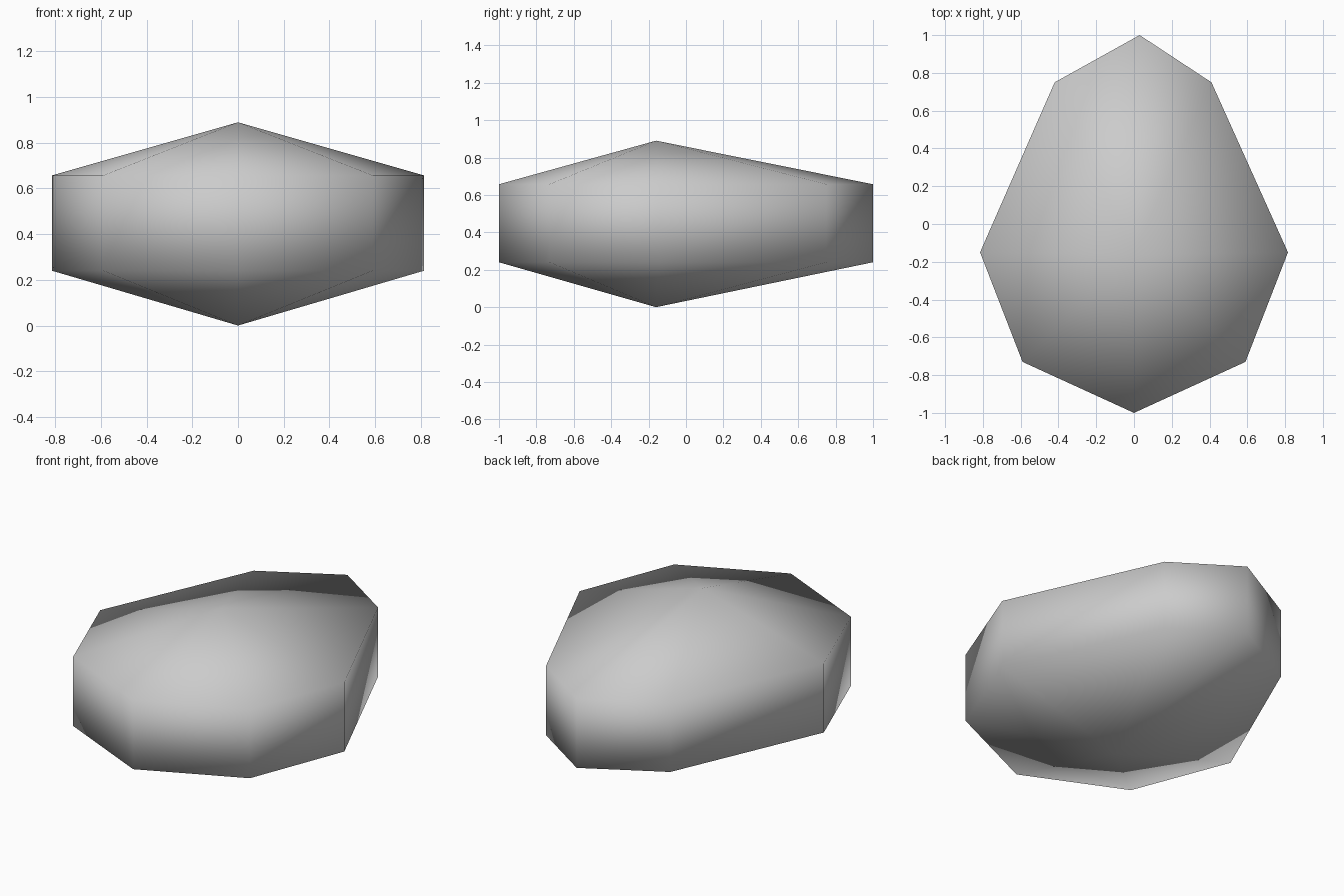
import bpy, bmesh

cube = bpy.data.objects.get("Cube")
if cube:
    bpy.data.objects.remove(cube, do_unlink=True)

# Single stone-grey material
grey = bpy.data.materials.new("stone grey")
grey.use_nodes = True
colour = (0.6, 0.6, 0.6, 1)
grey.diffuse_color = colour
grey.node_tree.nodes["Principled BSDF"].inputs["Base Color"].default_value = colour

# Eight-sided egg-shaped outline, counter-clockwise from the front tip
outline = [(0, -1), (0.59, -0.73), (0.815, -0.15), (0.41, 0.75),
           (0.03, 1), (-0.42, 0.75), (-0.815, -0.15), (-0.59, -0.73)]

bm = bmesh.new()
lower = [bm.verts.new((x, y, 0.24)) for x, y in outline]
upper = [bm.verts.new((x, y, 0.657)) for x, y in outline]
bottom_tip = bm.verts.new((0, -0.16, 0))
top_tip = bm.verts.new((0, -0.16, 0.89))

# Upright side walls, closed by a shallow pyramid above and below
for i in range(len(outline)):
    j = (i + 1) % len(outline)
    bm.faces.new((lower[i], lower[j], upper[j], upper[i]))
    bm.faces.new((upper[i], upper[j], top_tip))
    bm.faces.new((lower[j], lower[i], bottom_tip))

# Smooth shading over the whole pebble
for face in bm.faces:
    face.smooth = True

mesh = bpy.data.meshes.new("pebble")
bm.to_mesh(mesh)
bm.free()
mesh.materials.append(grey)
pebble = bpy.data.objects.new("pebble", mesh)
bpy.context.collection.objects.link(pebble)
